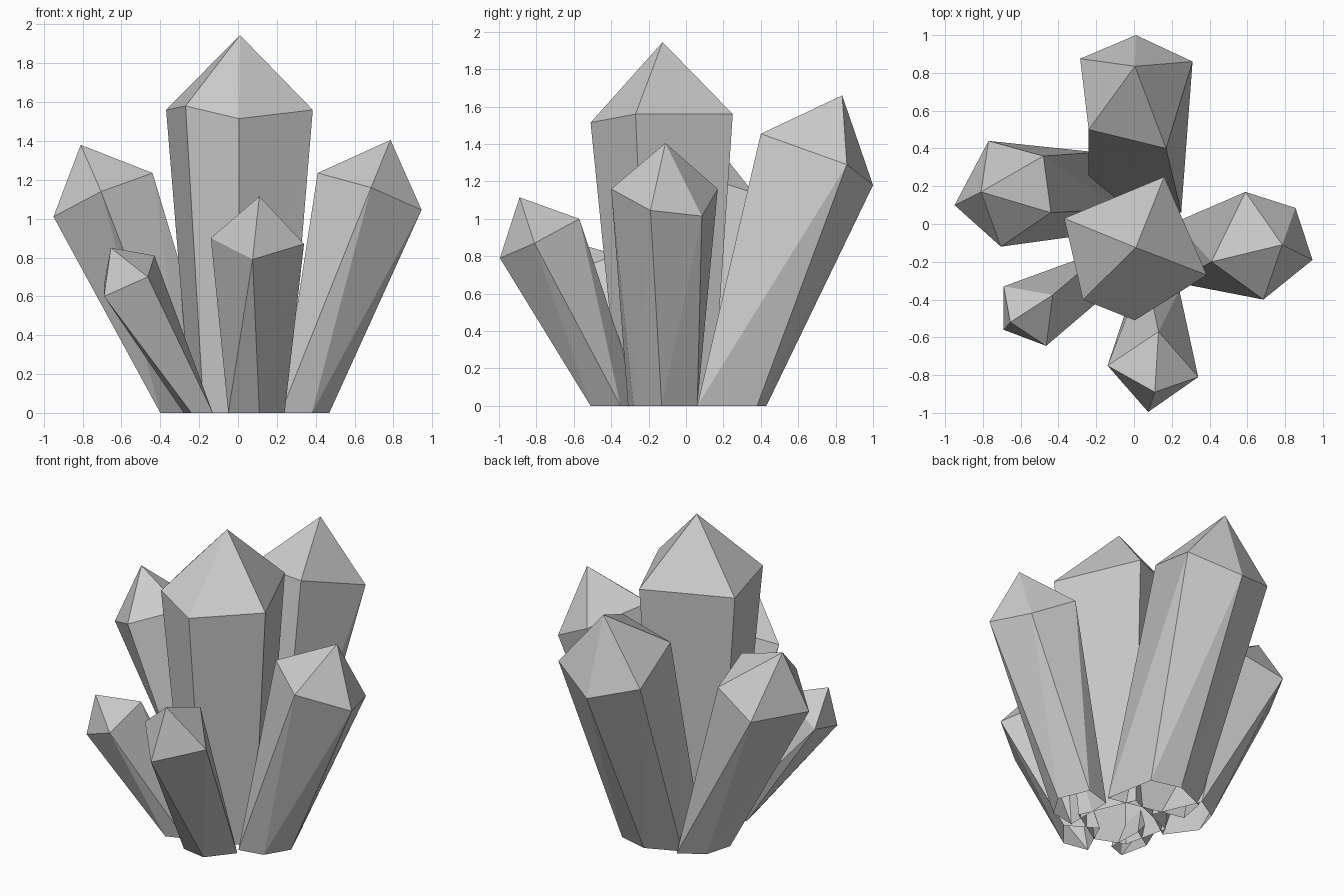
import bpy, bmesh
from mathutils import Vector


def crystal(name, tip, shoulder, foot):
    """Faceted crystal: slightly twisted prism from an open foot outline (z = 0)
    up to a tilted shoulder ring, closed by a pointed tip. Rings run anticlockwise."""
    bm = bmesh.new()
    top = [bm.verts.new(p) for p in shoulder]
    low = [bm.verts.new((x, y, 0)) for x, y in foot]
    apex = bm.verts.new(tip)
    for i in range(len(top)):
        j = (i + 1) % len(top)
        bm.faces.new((low[i], low[j], top[j]))
        bm.faces.new((low[i], top[j], top[i]))
        bm.faces.new((top[i], top[j], apex))
    mesh = bpy.data.meshes.new(name)
    bm.to_mesh(mesh)
    bm.free()
    obj = bpy.data.objects.new(name, mesh)
    bpy.context.collection.objects.link(obj)
    return obj


def shrunk(ring, centre, scale):
    """Foot outline as a smaller copy of the shoulder ring."""
    mid = sum((Vector(p) for p in ring), Vector()) / len(ring)
    return [(centre[0] + scale * (p[0] - mid.x), centre[1] + scale * (p[1] - mid.y)) for p in ring]


# Tall upright crystal in the middle
ring = [(0.16, 0.25, 1.56), (-0.37, 0.03, 1.56), (-0.27, -0.40, 1.58),
        (0.005, -0.51, 1.515), (0.385, -0.27, 1.56)]
crystal("centre_crystal", (0.01, -0.125, 1.945), ring, shrunk(ring, (-0.01, -0.14), 0.66))

# Large five-sided crystals leaning outwards
crystal("right_crystal", (0.785, -0.11, 1.405),
        [(0.59, 0.17, 1.16), (0.41, -0.20, 1.235), (0.685, -0.40, 1.16),
         (0.945, -0.19, 1.045), (0.855, 0.085, 1.015)],
        [(0.22, 0.01), (0.22, -0.31), (0.38, -0.28), (0.47, -0.13), (0.39, 0.06)])
crystal("left_crystal", (-0.81, 0.17, 1.38),
        [(-0.77, 0.44, 1.02), (-0.95, 0.10, 1.01), (-0.705, -0.12, 1.14),
         (-0.44, 0.06, 1.235), (-0.48, 0.36, 1.14)],
        [(-0.35, 0.29), (-0.40, 0.12), (-0.27, -0.06), (-0.07, 0.08), (-0.20, 0.38)])
crystal("back_crystal", (0.005, 0.835, 1.66),
        [(0.01, 1.0, 1.18), (-0.285, 0.875, 1.27), (-0.24, 0.50, 1.42),
         (0.17, 0.40, 1.455), (0.31, 0.86, 1.29)],
        [(0.0, 0.43), (-0.21, 0.34), (-0.24, 0.17), (0.25, 0.06), (0.19, 0.38)])

# Small four-sided crystals at the front
crystal("front_crystal", (0.11, -0.89, 1.115),
        [(-0.14, -0.75, 0.90), (0.075, -0.995, 0.79), (0.34, -0.81, 0.87), (0.13, -0.57, 1.0)],
        [(-0.05, -0.48), (0.11, -0.51), (0.24, -0.35), (0.06, -0.24)])
crystal("front_left_crystal", (-0.655, -0.52, 0.85),
        [(-0.69, -0.33, 0.66), (-0.69, -0.56, 0.60), (-0.465, -0.645, 0.70), (-0.43, -0.375, 0.81)],
        [(-0.28, -0.22), (-0.24, -0.40), (-0.13, -0.36), (-0.14, -0.13)])
